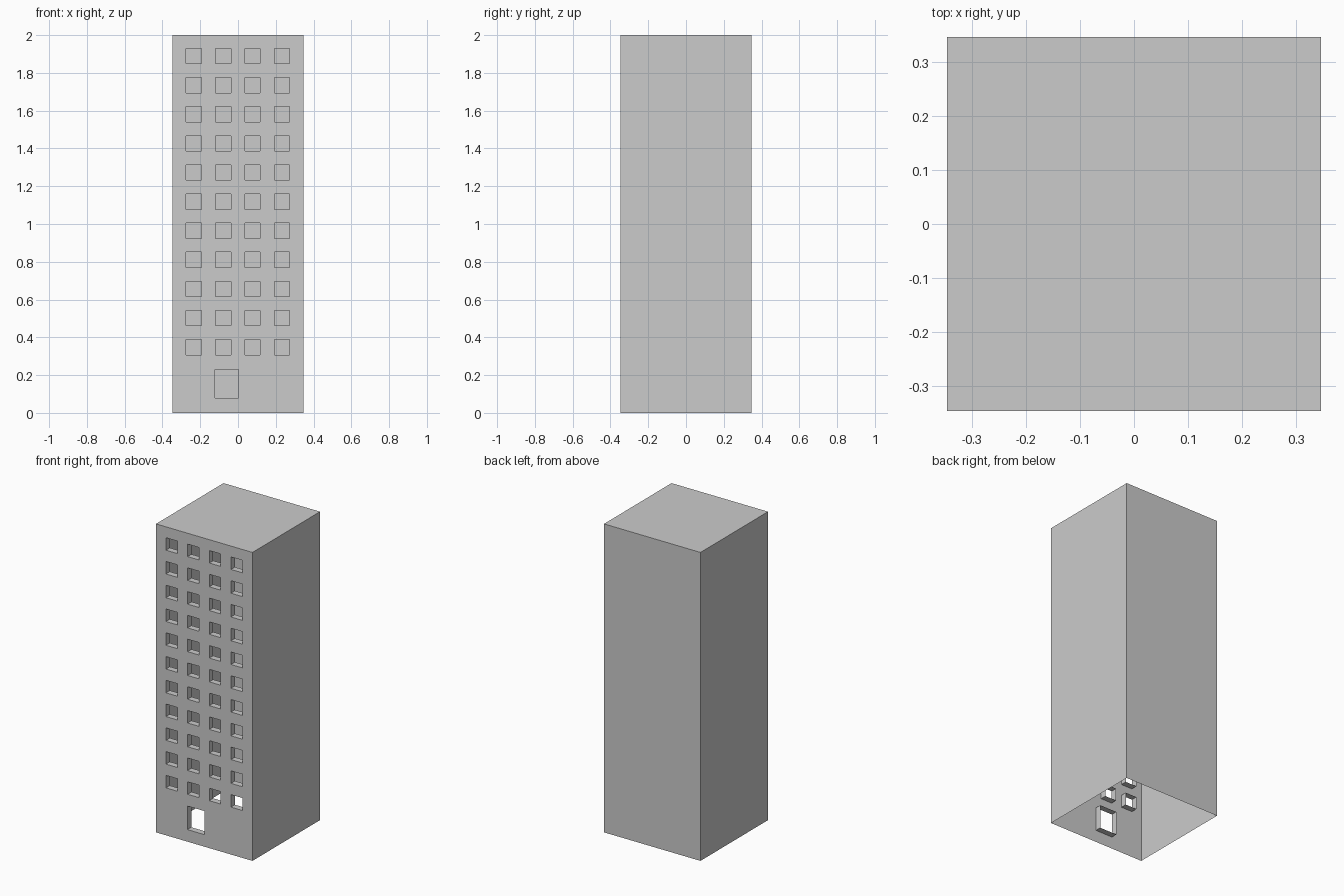
import bpy, bmesh

if "Cube" in bpy.data.objects:
    bpy.data.objects.remove(bpy.data.objects["Cube"])

H = 0.346        # half width of the tower
TOP = 2.0
REVEAL = 0.04    # depth of window and door surrounds
WIN = 0.081


def make_object(name, quads):
    bm = bmesh.new()
    for q in quads:
        bm.faces.new([bm.verts.new(p) for p in q])
    bmesh.ops.remove_doubles(bm, verts=bm.verts, dist=1e-5)
    mesh = bpy.data.meshes.new(name)
    bm.to_mesh(mesh)
    bm.free()
    ob = bpy.data.objects.new(name, mesh)
    bpy.context.collection.objects.link(ob)
    return ob


def surround(x0, x1, z0, z1):
    """Four-sided open tube running inward from the front wall."""
    loop = [(x0, z0), (x1, z0), (x1, z1), (x0, z1)]
    return [[(a[0], -H, a[1]), (b[0], -H, b[1]),
             (b[0], -H + REVEAL, b[1]), (a[0], -H + REVEAL, a[1])]
            for a, b in zip(loop, loop[1:] + loop[:1])]


# Openings: 4 x 11 windows and a door
door = (-0.121, 0.002, 0.078, 0.231)
windows = []
for row in range(11):
    for col in range(4):
        cx, cz = -0.234 + 0.1555 * col, 0.348 + 0.1541 * row
        windows.append((cx - WIN / 2, cx + WIN / 2, cz - WIN / 2, cz + WIN / 2))
openings = windows + [door]

# Front wall: grid of cells, leaving out those inside an opening
xs = sorted({-H, H} | {v for o in openings for v in o[:2]})
zs = sorted({0.0, TOP} | {round(v, 5) for o in openings for v in o[2:]})
front = []
for x0, x1 in zip(xs, xs[1:]):
    for z0, z1 in zip(zs, zs[1:]):
        mx, mz = (x0 + x1) / 2, (z0 + z1) / 2
        if not any(a < mx < b and c < mz < d for a, b, c, d in openings):
            front.append([(x0, -H, z0), (x1, -H, z0), (x1, -H, z1), (x0, -H, z1)])
make_object("front_wall", front)

# Side and back walls plus roof, open underneath
c = [(-H, -H), (H, -H), (H, H), (-H, H)]
shell = [[(*c[i], 0), (*c[(i + 1) % 4], 0), (*c[(i + 1) % 4], TOP), (*c[i], TOP)]
         for i in (1, 2, 3)]
shell.append([(*p, TOP) for p in c])
make_object("walls_and_roof", shell)

# Window and door surrounds
make_object("window_surrounds", [q for w in windows for q in surround(*w)])
make_object("door_surround", surround(*door))
